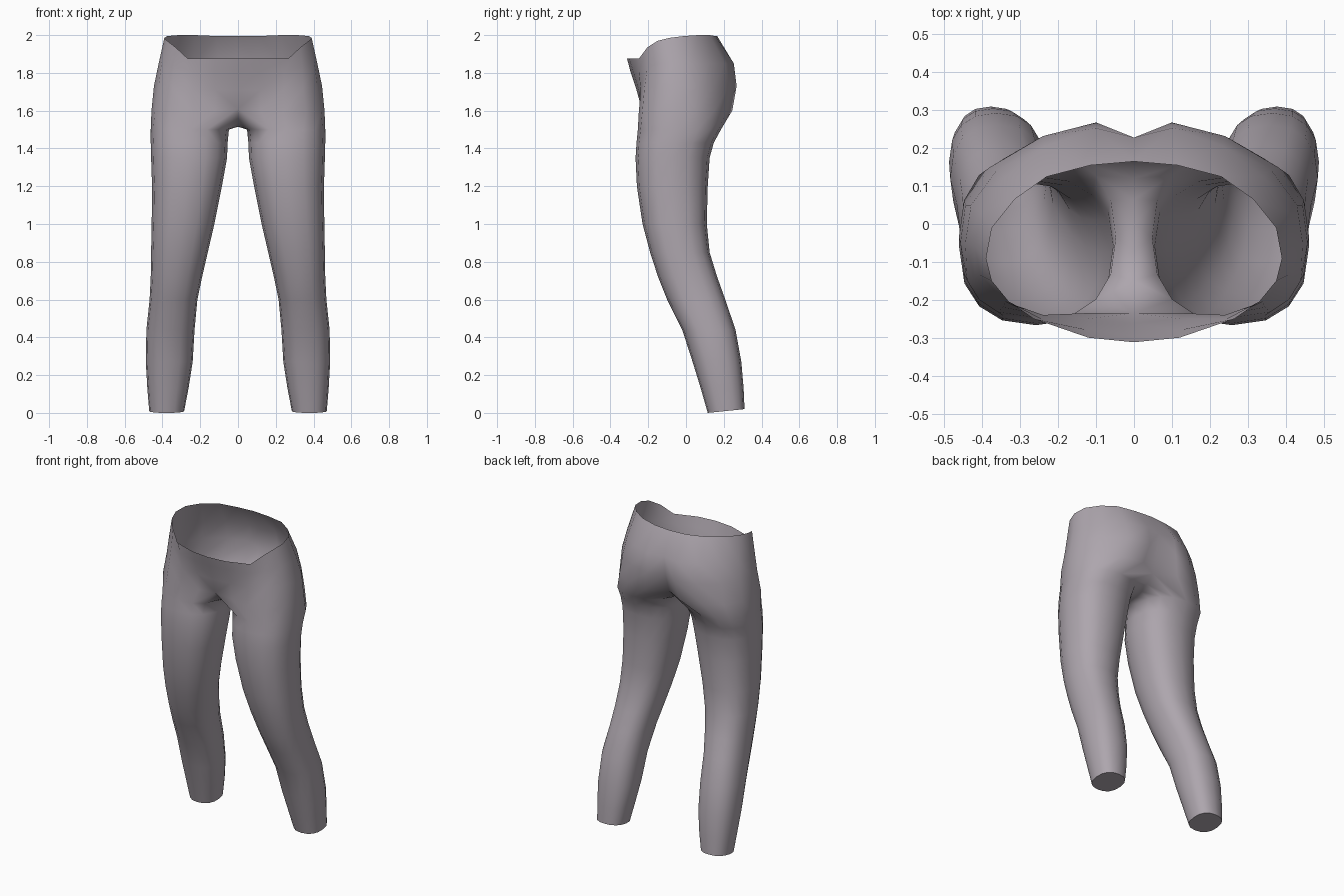
import bpy, bmesh, math

N = 16      # points round a leg; 0..10 run front to back over the outside
OUTER = 11  # points in a half ring of the pelvis

# leg sections: height, inner x, outer x, front y, back y
LEG = [
    (0.00, .285, .470, .115, .310), (0.13, .262, .480, .078, .305),
    (0.27, .240, .488, .035, .293), (0.44, .230, .485, -.020, .262),
    (0.60, .215, .468, -.100, .208), (0.72, .190, .462, -.148, .165),
    (0.85, .160, .460, -.190, .125), (1.00, .125, .457, -.230, .110),
    (1.20, .085, .455, -.260, .115), (1.35, .058, .460, -.267, .125),
    (1.43, .055, .462, -.262, .147), (1.50, .048, .462, -.255, .185),
]

# pelvis half sections, front centre to back centre
HIP = [(0, -.235, 1.61), (.12, -.235, 1.60), (.24, -.25, 1.59), (.36, -.232, 1.59),
       (.44, -.15, 1.6), (.458, -.05, 1.6), (.445, .05, 1.6), (.38, .15, 1.6),
       (.27, .215, 1.6), (.13, .245, 1.6), (0, .175, 1.6)]
CROTCH = [(0, .12, 1.55), (0, .065, 1.525), (0, 0, 1.515), (0, -.07, 1.515), (0, -.15, 1.54)]
SEAT = [(0, -.262, 1.71), (.12, -.25, 1.71), (.24, -.24, 1.71), (.345, -.22, 1.72),
        (.42, -.14, 1.73), (.445, -.05, 1.73), (.43, .05, 1.73), (.36, .145, 1.73),
        (.24, .232, 1.73), (.1, .268, 1.73), (0, .215, 1.73)]
BELLY = [(0, -.295, 1.81), (.12, -.28, 1.81), (.245, -.25, 1.81), (.34, -.205, 1.83),
         (.405, -.135, 1.85), (.42, -.06, 1.85), (.405, .03, 1.85), (.34, .125, 1.85),
         (.235, .205, 1.85), (.1, .253, 1.85), (0, .228, 1.85)]
RIM = [(0, -.312, 1.875), (.12, -.3, 1.875), (.265, -.25, 1.875), (.33, -.205, 1.935),
       (.375, -.15, 1.97), (.39, -.09, 1.985), (.375, -.01, 1.995), (.315, .065, 2),
       (.23, .125, 2), (.115, .155, 1.995), (0, .165, 1.995)]


def rounded(v, power=.85):
    return math.copysign(abs(v) ** power, v)


def leg_ring(z, x0, x1, y0, y1):
    pts = []
    for i in range(N):
        a = math.radians((i - 5) * 360 / N)
        c, s = rounded(math.cos(a)), rounded(math.sin(a))
        tilt = .01 * (1 + s) if z == 0 else 0   # slightly raised heel side of the cuff
        pts.append(((x0 + x1) / 2 + c * (x1 - x0) / 2,
                    (y0 + y1) / 2 + s * (y1 - y0) / 2, z + tilt))
    return pts


bm = bmesh.new()


def add(points):
    return [bm.verts.new(p) for p in points]


def bridge(low, high, count):
    for i in range(count):
        j = (i + 1) % len(low)
        bm.faces.new((low[i], low[j], high[j], high[i]))


# leg tube, joined to the crotch seam
rings = [add(leg_ring(*row)) for row in LEG] + [add(HIP + CROTCH)]
for low, high in zip(rings, rings[1:]):
    bridge(low, high, N)
# closed ankle end
bm.faces.new(list(reversed(rings[0])))

# half pelvis up to the open waist
upper = [rings[-1]] + [add(r) for r in (SEAT, BELLY, RIM)]
for low, high in zip(upper, upper[1:]):
    bridge(low, high, OUTER - 1)

mesh = bpy.data.meshes.new("leggings")
bm.to_mesh(mesh)
bm.free()
leggings = bpy.data.objects.new("leggings", mesh)
bpy.context.collection.objects.link(leggings)

# second leg
mirror = leggings.modifiers.new("mirror", 'MIRROR')
mirror.use_clip = True
mirror.merge_threshold = .001

fabric = bpy.data.materials.new("mauve grey fabric")
fabric.diffuse_color = (.42, .38, .42, 1)
mesh.materials.append(fabric)

bpy.context.view_layer.objects.active = leggings
leggings.select_set(True)
bpy.ops.object.shade_smooth_by_angle(angle=math.radians(70))
